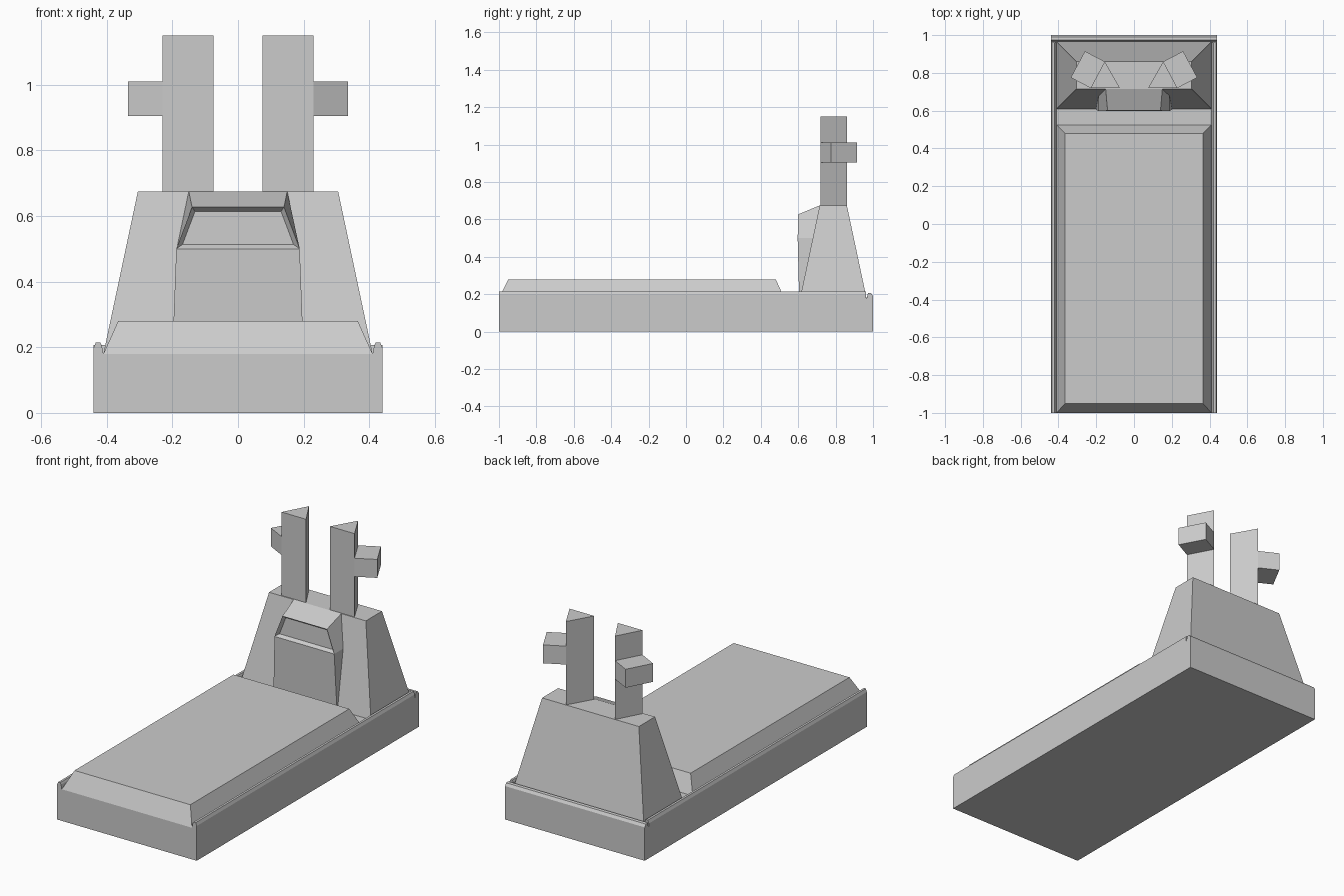
import bpy, bmesh

if "Cube" in bpy.data.objects:
    bpy.data.objects.remove(bpy.data.objects["Cube"])


def loft(name, rings, inset=None):
    """Skin equal-sized rings of points and cap both ends."""
    bm = bmesh.new()
    loops = [[bm.verts.new(p) for p in ring] for ring in rings]
    n = len(loops[0])
    sides = []
    for a, b in zip(loops, loops[1:]):
        for i in range(n):
            j = (i + 1) % n
            sides.append(bm.faces.new((a[i], a[j], b[j], b[i])))
    bm.faces.new(loops[0])
    bm.faces.new(loops[-1])
    bmesh.ops.recalc_face_normals(bm, faces=bm.faces[:])
    if inset:
        index, thickness, depth = inset
        bmesh.ops.inset_region(bm, faces=[sides[index]], thickness=thickness,
                               use_even_offset=True)
        bmesh.ops.translate(bm, verts=sides[index].verts[:], vec=(0, depth, 0))
    mesh = bpy.data.meshes.new(name)
    bm.to_mesh(mesh)
    bm.free()
    obj = bpy.data.objects.new(name, mesh)
    bpy.context.collection.objects.link(obj)
    return obj


def rect(x, y0, y1, z):
    return [(-x, y0, z), (x, y0, z), (x, y1, z), (-x, y1, z)]


# Base plinth
loft("base", [rect(0.44, -1, 1, 0), rect(0.44, -1, 1, 0.18)])

# Raised chamfered slab
loft("grave_slab", [rect(0.41, -1, 0.525, 0.18), rect(0.365, -0.95, 0.48, 0.28)])

# Tapered headstone
loft("headstone", [rect(0.41, 0.61, 0.965, 0.18), rect(0.305, 0.715, 0.86, 0.675)])

# Plaque block with a recessed panel
loft("plaque", [
    [(-0.2, 0.605, 0.18), (0.2, 0.605, 0.18), (0.2, 0.68, 0.18), (-0.2, 0.68, 0.18)],
    [(-0.188, 0.597, 0.5), (0.188, 0.597, 0.5), (0.188, 0.685, 0.5), (-0.188, 0.685, 0.5)],
    [(-0.14, 0.6, 0.627), (0.14, 0.6, 0.627), (0.15, 0.715, 0.675), (-0.15, 0.715, 0.675)],
], inset=(4, 0.013, 0.018))

# Raised rim along the back
back = [(0.967, 0.18), (0.973, 0.207), (0.99, 0.205), (1.0, 0.19), (1.0, 0.18)]
loft("back_rim", [[(x, y, z) for y, z in back] for x in (-0.44, 0.44)])

side = [(0.41, 0.18), (0.415, 0.205), (0.42, 0.215), (0.433, 0.215), (0.44, 0.198), (0.44, 0.18)]
face_a, face_b, apex = (0.23, 0.72), (0.075, 0.72), (0.155, 0.86)
out = (0.105, -0.055)
for s, tag in ((-1, "left"), (1, "right")):
    # Raised rim along each side
    loft(tag + "_rim", [[(s * x, y, z) for x, z in side] for y in (-1, 0.962)])
    # Triangular pillar
    loft(tag + "_pillar", [[(s * x, y, z) for x, y in (face_a, face_b, apex)]
                           for z in (0.66, 1.15)])
    # Arm block standing square on the pillar's outer face
    arm = [face_a, (0.335, 0.775), (0.26, 0.915), apex]
    loft(tag + "_arm", [[(s * x, y, z) for x, y in arm] for z in (0.905, 1.01)])
